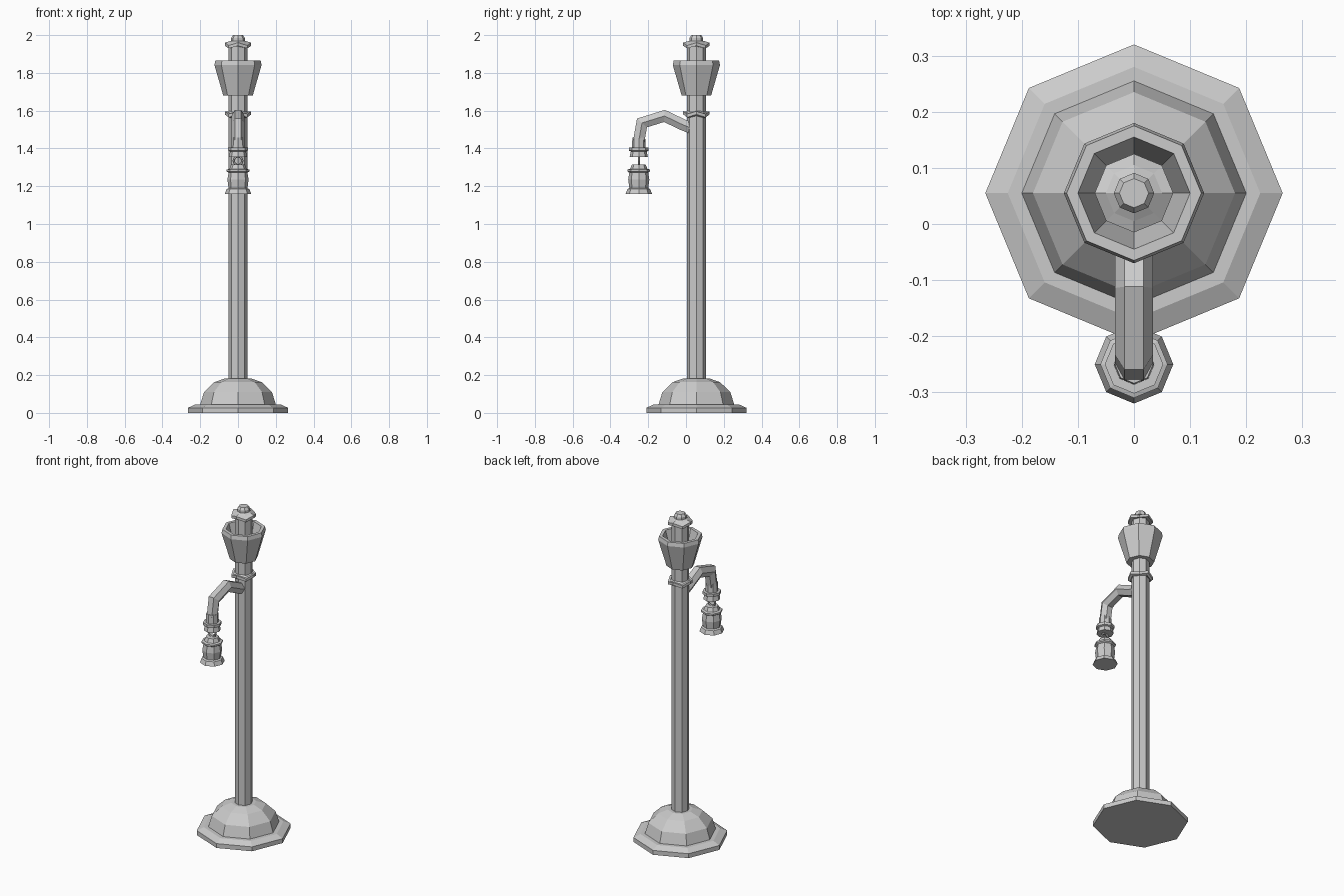
import bpy, bmesh
from math import sin, cos, tau
from mathutils import Vector

if "Cube" in bpy.data.objects:
    bpy.data.objects.remove(bpy.data.objects["Cube"])

POLE_Y, LAMP_Y = 0.055, -0.25


def make(name, rings, closed=False):
    """Skin a list of equal-length point rings, capping the ends unless closed."""
    bm = bmesh.new()
    vr = [[bm.verts.new(p) for p in r] for r in rings]
    n = len(vr[0])
    pairs = list(zip(vr, vr[1:])) + ([(vr[-1], vr[0])] if closed else [])
    for a, b in pairs:
        for i in range(n):
            j = (i + 1) % n
            bm.faces.new((a[i], a[j], b[j], b[i]))
    if not closed:
        bm.faces.new(vr[0])
        bm.faces.new(vr[-1])
    bmesh.ops.recalc_face_normals(bm, faces=bm.faces)
    me = bpy.data.meshes.new(name)
    bm.to_mesh(me)
    bm.free()
    ob = bpy.data.objects.new(name, me)
    bpy.context.collection.objects.link(ob)
    return ob


def lathe(name, y, profile, closed=False):
    """Eight-sided turning; an optional third value scallops the ring."""
    rings = []
    for r, z, *w in profile:
        drop = w[0] if w else 0
        rings.append([(r * cos(i * tau / 8), y + r * sin(i * tau / 8),
                       z - drop * (i % 2)) for i in range(8)])
    return make(name, rings, closed)


# Stepped foot with dome
lathe("base", POLE_Y, [(.265, 0), (.265, .027), (.225, .045), (.2, .045),
                       (.18, .11), (.125, .163), (.07, .182), (.04, .182)])
# Column
lathe("pole", POLE_Y, [(.05, .17), (.05, 1.945)])
# Scalloped collar above the arm
lathe("collar", POLE_Y, [(.045, 1.575), (.058, 1.572, .01), (.07, 1.58, .015),
                         (.07, 1.597, .015), (.058, 1.595, .01), (.045, 1.6)], True)
# Open funnel-shaped head
lathe("lantern_bowl", POLE_Y, [(.04, 1.68), (.078, 1.68), (.125, 1.842), (.12, 1.865),
                               (.1, 1.865), (.065, 1.74), (.04, 1.74)], True)
# Scalloped finial
lathe("finial", POLE_Y, [(.045, 1.94), (.07, 1.943, .013), (.07, 1.96, .015),
                         (.05, 1.966, .008), (.036, 1.97), (.036, 1.985), (.026, 2.0)])

# Curved hexagonal arm swept along a path in the side plane
path = [Vector((0, y, z)) for y, z in
        [(.04, 1.503), (-.02, 1.527), (-.114, 1.572), (-.233, 1.535), (-.25, 1.44)]]
rings = []
for i, p in enumerate(path):
    d1 = (p - path[i - 1]).normalized() if i else (path[1] - p).normalized()
    d2 = (path[i + 1] - p).normalized() if i < len(path) - 1 else d1
    t = (d1 + d2).normalized()
    up = Vector((0, -t.z, t.y)) / max(t.dot(d1), .5)
    rings.append([p + Vector((.034 * cos(k * tau / 6), 0, 0))
                  + up * .03 * sin(k * tau / 6) / .866 for k in range(6)])
make("arm", rings)

# Socket at the end of the arm
lathe("socket", LAMP_Y, [(.034, 1.458), (.036, 1.405), (.052, 1.405), (.052, 1.388),
                         (.042, 1.384), (.048, 1.356)])
# Hanging ring
bpy.ops.mesh.primitive_torus_add(major_segments=10, minor_segments=6, major_radius=.023,
                                 minor_radius=.006, location=(0, LAMP_Y, 1.335),
                                 rotation=(tau / 4, 0, 0))
bpy.context.object.name = "hanging_ring"
# Pendant lamp
lathe("pendant_lamp", LAMP_Y, [(.036, 1.315), (.046, 1.292), (.06, 1.288), (.06, 1.278),
                               (.05, 1.272), (.056, 1.235), (.05, 1.19),
                               (.06, 1.185), (.07, 1.16)])
